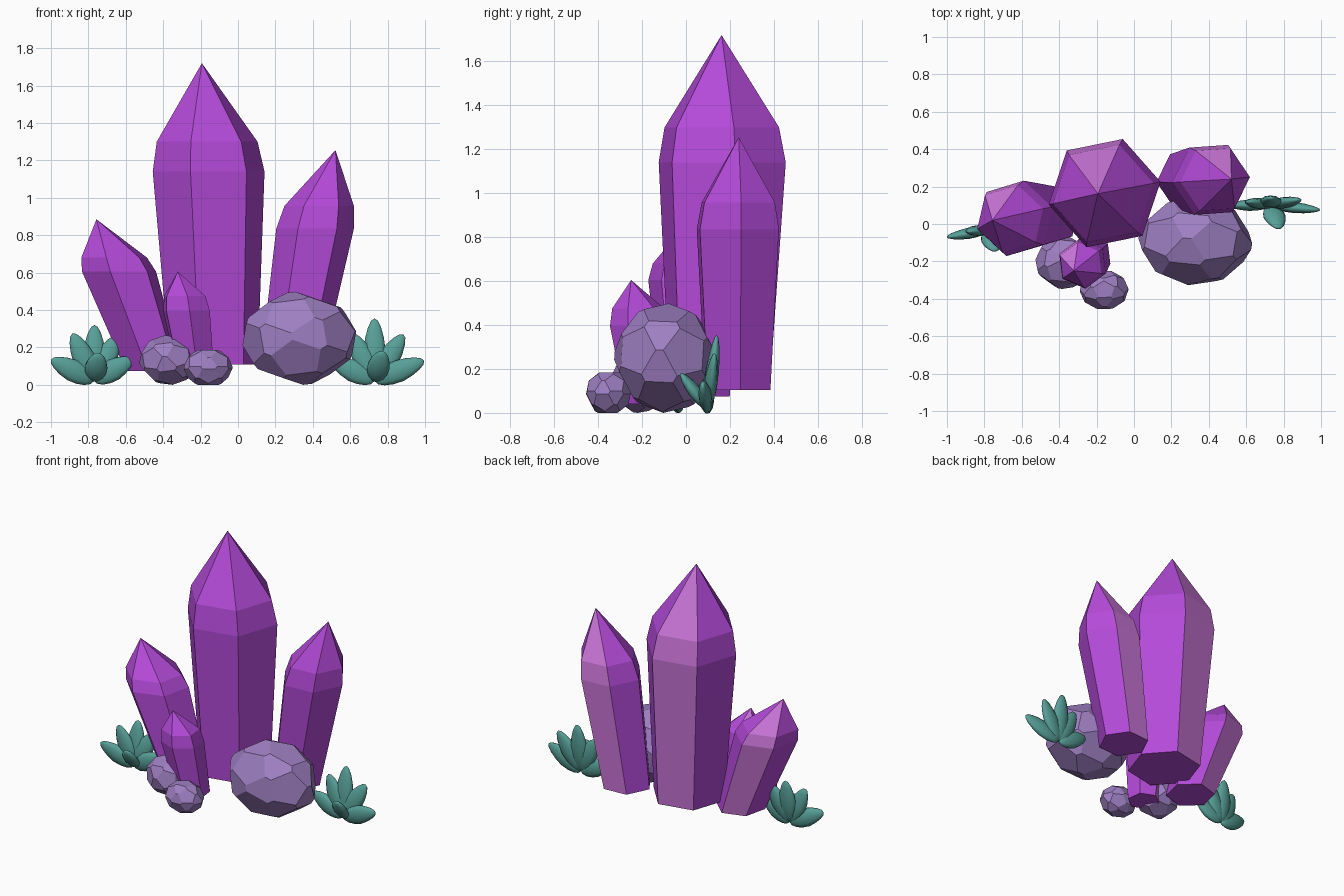
import bpy, bmesh, math
from mathutils import Vector, Matrix, Euler

if "Cube" in bpy.data.objects:
    bpy.data.objects.remove(bpy.data.objects["Cube"])


def material(name, rgb):
    m = bpy.data.materials.new(name)
    m.diffuse_color = [((c / 255 + 0.055) / 1.055) ** 2.4 for c in rgb] + [1]
    m.use_nodes = True
    m.node_tree.nodes["Principled BSDF"].inputs["Base Color"].default_value = m.diffuse_color
    return m


PURPLE = material("crystal purple", (180, 74, 217))
PINK = material("crystal pink", (204, 118, 218))
STONE = material("stone lavender", (158, 127, 194))
LEAF = material("leaf teal", (88, 160, 153))


def finish(bm, name, *mats):
    bmesh.ops.recalc_face_normals(bm, faces=bm.faces)
    me = bpy.data.meshes.new(name)
    bm.to_mesh(me)
    bm.free()
    for m in mats:
        me.materials.append(m)
    ob = bpy.data.objects.new(name, me)
    bpy.context.collection.objects.link(ob)
    return ob


def crystal(name, turn, rings, apex):
    """Six-sided shaft through (x, y, z, radius) rings, closed by a point."""
    bm = bmesh.new()
    loops = []
    for x, y, z, r in rings:
        loops.append([bm.verts.new((x + r * math.cos(math.radians(turn + 60 * i)),
                                    y + r * math.sin(math.radians(turn + 60 * i)), z))
                      for i in range(6)])
    tip = bm.verts.new(apex)
    bm.faces.new(loops[0])
    for i in range(6):
        j = (i + 1) % 6
        column = [bm.faces.new((a[i], a[j], b[j], b[i])) for a, b in zip(loops, loops[1:])]
        column.append(bm.faces.new((loops[-1][i], loops[-1][j], tip)))
        for f in column:                      # one pink side per crystal
            f.material_index = int(i == 1)
    return finish(bm, name, PURPLE, PINK)


def rock(name, lo, hi, rot):
    """Faceted boulder: hull of icosahedron edge midpoints, fitted to a box."""
    ico = bmesh.new()
    bmesh.ops.create_icosphere(ico, subdivisions=1, radius=1)
    turn = Euler([math.radians(a) for a in rot]).to_matrix()
    pts = []
    for e in ico.edges:
        a, b = (v.co for v in e.verts)
        pts += [turn @ a.lerp(b, 0.44), turn @ a.lerp(b, 0.56)]
    ico.free()
    mn = [min(p[k] for p in pts) for k in range(3)]
    mx = [max(p[k] for p in pts) for k in range(3)]
    bm = bmesh.new()
    for p in pts:
        bm.verts.new([lo[k] + (p[k] - mn[k]) / (mx[k] - mn[k]) * (hi[k] - lo[k])
                      for k in range(3)])
    bmesh.ops.convex_hull(bm, input=bm.verts)
    bmesh.ops.dissolve_limit(bm, angle_limit=0.03, verts=bm.verts, edges=bm.edges)
    return finish(bm, name, STONE)


def plant(name, base, tips):
    """Rosette of plump pointed leaves growing from one base."""
    bm = bmesh.new()
    base = Vector(base)
    for tip in tips:
        d = Vector(tip) - base
        axis = d.normalized()
        side = Vector((0, 1, 0)).cross(axis).normalized()
        flat = axis.cross(side)
        made = bmesh.ops.create_uvsphere(bm, u_segments=10, v_segments=8, radius=1)["verts"]
        for v in made:
            x, y, z = v.co
            taper = 1 - 0.22 * max(z, 0)      # slimmer toward the tip
            v.co = (base + d * (0.5 + 0.5 * z) + side * (x * 0.062 * taper)
                    + flat * (y * 0.03 * taper))
    ob = finish(bm, name, LEAF)
    ob.data.shade_smooth()
    return ob


# Crystals
crystal("tall_crystal", 11.5,
        [(-0.13, 0.153, 0.11, 0.24), (-0.157, 0.165, 1.14, 0.305), (-0.165, 0.163, 1.30, 0.275)],
        (-0.193, 0.162, 1.72))
crystal("right_crystal", 4,
        [(0.285, 0.236, 0.105, 0.165), (0.412, 0.236, 0.835, 0.208), (0.434, 0.238, 0.957, 0.186)],
        (0.521, 0.24, 1.255))
crystal("left_crystal", 17,
        [(-0.447, 0.043, 0.075, 0.16), (-0.636, 0.03, 0.605, 0.207), (-0.662, 0.028, 0.68, 0.184)],
        (-0.757, 0.02, 0.885))
crystal("small_crystal", 37,
        [(-0.225, -0.17, 0.04, 0.107), (-0.275, -0.212, 0.395, 0.135), (-0.285, -0.217, 0.475, 0.12)],
        (-0.322, -0.25, 0.605))

# Boulders
rock("large_rock", (0.024, -0.327, 0), (0.632, 0.145, 0.498), (12, 20, 30))
rock("medium_rock", (-0.527, -0.347, 0), (-0.215, -0.07, 0.265), (20, -15, 10))
rock("small_rock", (-0.29, -0.455, 0), (-0.03, -0.25, 0.185), (0, 0, 20))

# Succulents
plant("right_plant", (0.73, 0.1, 0.02),
      [(0.607, 0.12, 0.275), (0.73, 0.14, 0.355), (0.885, 0.13, 0.27),
       (0.995, 0.075, 0.13), (0.5, 0.1, 0.13), (0.775, -0.025, 0.18)])
plant("left_plant", (-0.77, -0.03, 0.02),
      [(-0.885, -0.04, 0.275), (-0.767, 0.01, 0.32), (-0.642, 0.0, 0.265),
       (-1.0, -0.07, 0.135), (-0.562, -0.04, 0.14), (-0.745, -0.145, 0.17)])
